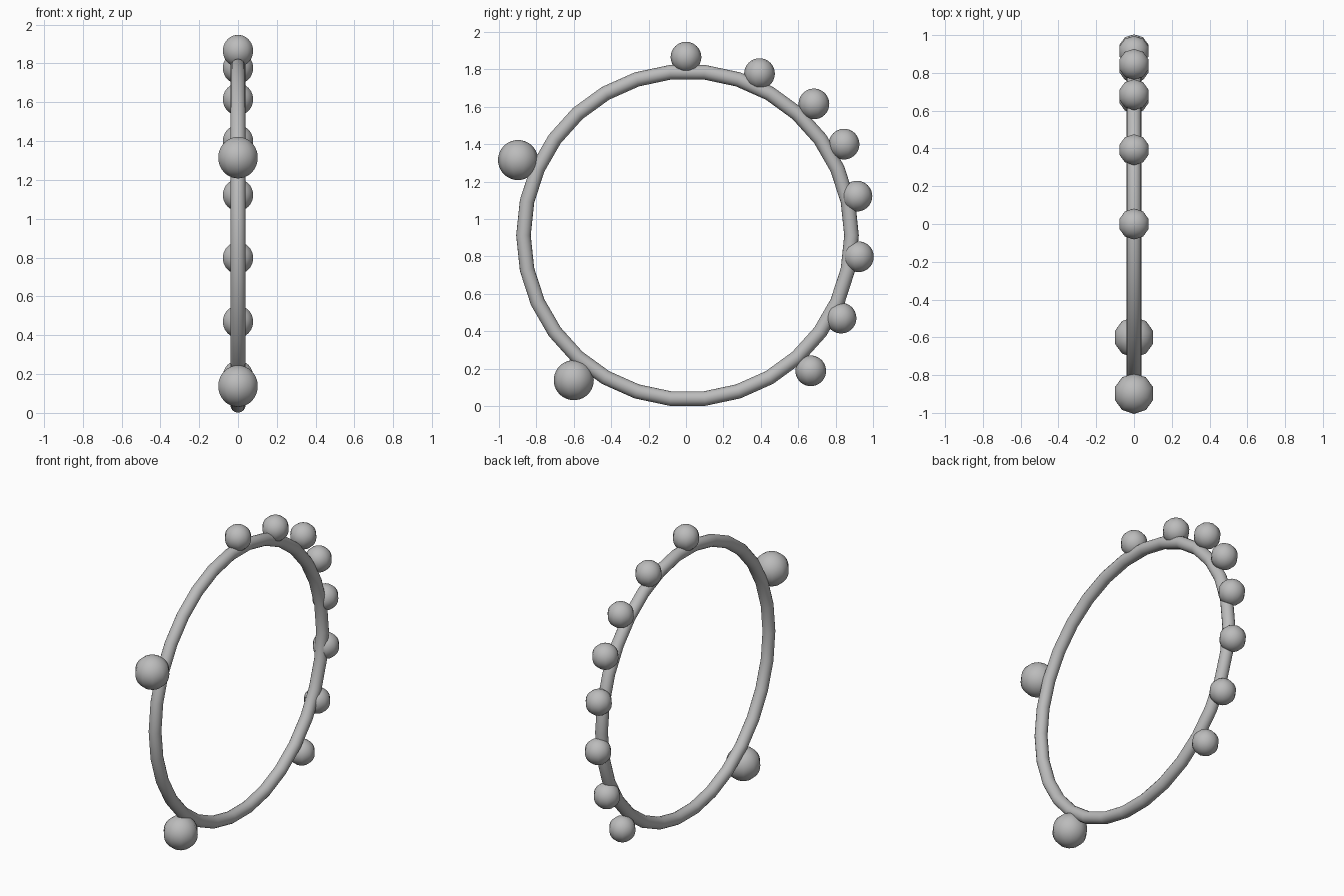
import bpy
import math

cube = bpy.data.objects.get("Cube")
if cube:
    bpy.data.objects.remove(cube, do_unlink=True)

# Single grey material
grey = bpy.data.materials.new("plain_grey")
grey.use_nodes = True
colour = (0.5, 0.5, 0.5, 1)
grey.diffuse_color = colour
grey.node_tree.nodes["Principled BSDF"].inputs["Base Color"].default_value = colour


def finish(name):
    obj = bpy.context.object
    obj.name = name
    obj.data.materials.append(grey)
    bpy.ops.object.shade_smooth()
    return obj


def bead(name, y, z, radius):
    bpy.ops.mesh.primitive_uv_sphere_add(
        segments=10, ring_count=20, radius=radius, location=(0, y, z))
    return finish(name)


# Upright hoop in the y-z plane, with a flat segment at the top and bottom
bpy.ops.mesh.primitive_torus_add(
    major_segments=30, minor_segments=16,
    major_radius=0.877, minor_radius=0.039,
    location=(0, 0.008, 0.912), rotation=(math.pi / 2, 0, math.pi / 2))
finish("hoop")

# Two large beads on the front side
bead("large_bead_upper", -0.898, 1.315, 0.107)
bead("large_bead_lower", -0.6, 0.138, 0.107)

# Small beads from the top down the back side
small_beads = [(0, 1.865), (0.393, 1.777), (0.684, 1.615), (0.845, 1.4),
               (0.914, 1.122), (0.922, 0.798), (0.829, 0.47), (0.667, 0.188)]
for i, (y, z) in enumerate(small_beads):
    bead(f"small_bead_{i + 1}", y, z, 0.082)
